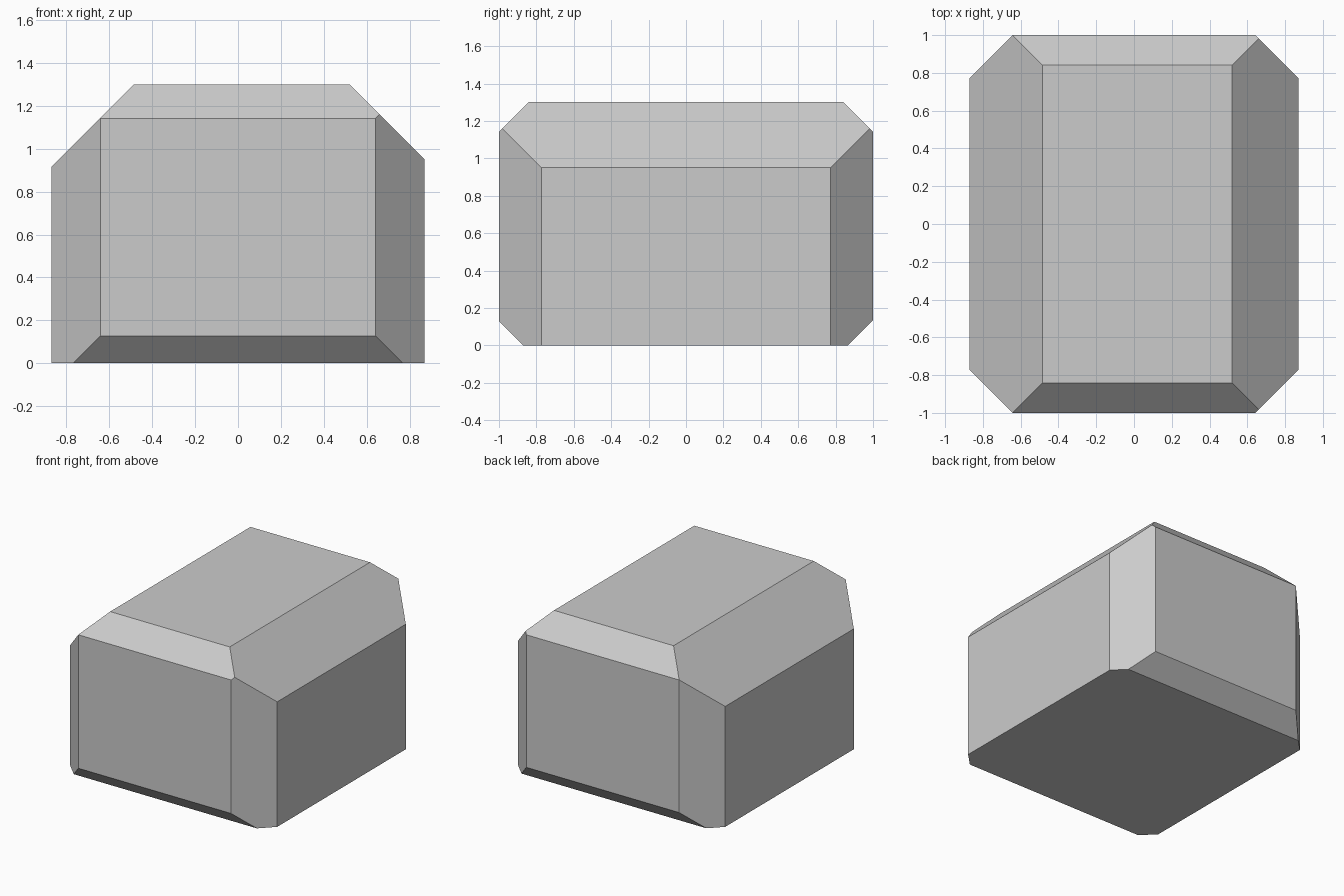
import bpy, bmesh
from mathutils import Vector

if "Cube" in bpy.data.objects:
    bpy.data.objects.remove(bpy.data.objects["Cube"])

HALF_X, HALF_Y, TOP = 0.87, 1.0, 1.30

# Plain block standing on the ground
bm = bmesh.new()
bmesh.ops.create_cube(bm, size=1)
for v in bm.verts:
    v.co = Vector((v.co.x * 2 * HALF_X, v.co.y * 2 * HALF_Y, (v.co.z + 0.5) * TOP))


def chamfer(normal, offset):
    """Slice off everything where normal . p > offset and cap the cut."""
    n = Vector(normal)
    cut = bmesh.ops.bisect_plane(
        bm, geom=bm.verts[:] + bm.edges[:] + bm.faces[:], dist=1e-5,
        plane_co=n * (offset / n.length_squared), plane_no=n, clear_outer=True)
    edges = [e for e in cut["geom_cut"] if isinstance(e, bmesh.types.BMEdge)]
    bmesh.ops.holes_fill(bm, edges=edges, sides=0)


# Four upright corners
for sx in (-1, 1):
    for sy in (-1, 1):
        chamfer((sx, sy, 0), 1.642)

# Top edges: left, right, front, back
chamfer((-1, 0, 1), 1.785)
chamfer((1, 0, 1), 1.82)
chamfer((0, -1, 1), 2.142)
chamfer((0, 1, 1), 2.142)

# Bottom edges: front and back
chamfer((0, -1, -1), 0.872)
chamfer((0, 1, -1), 0.865)

bmesh.ops.recalc_face_normals(bm, faces=bm.faces[:])
mesh = bpy.data.meshes.new("chamfered_block")
bm.to_mesh(mesh)
bm.free()
block = bpy.data.objects.new("chamfered_block", mesh)
bpy.context.collection.objects.link(block)
